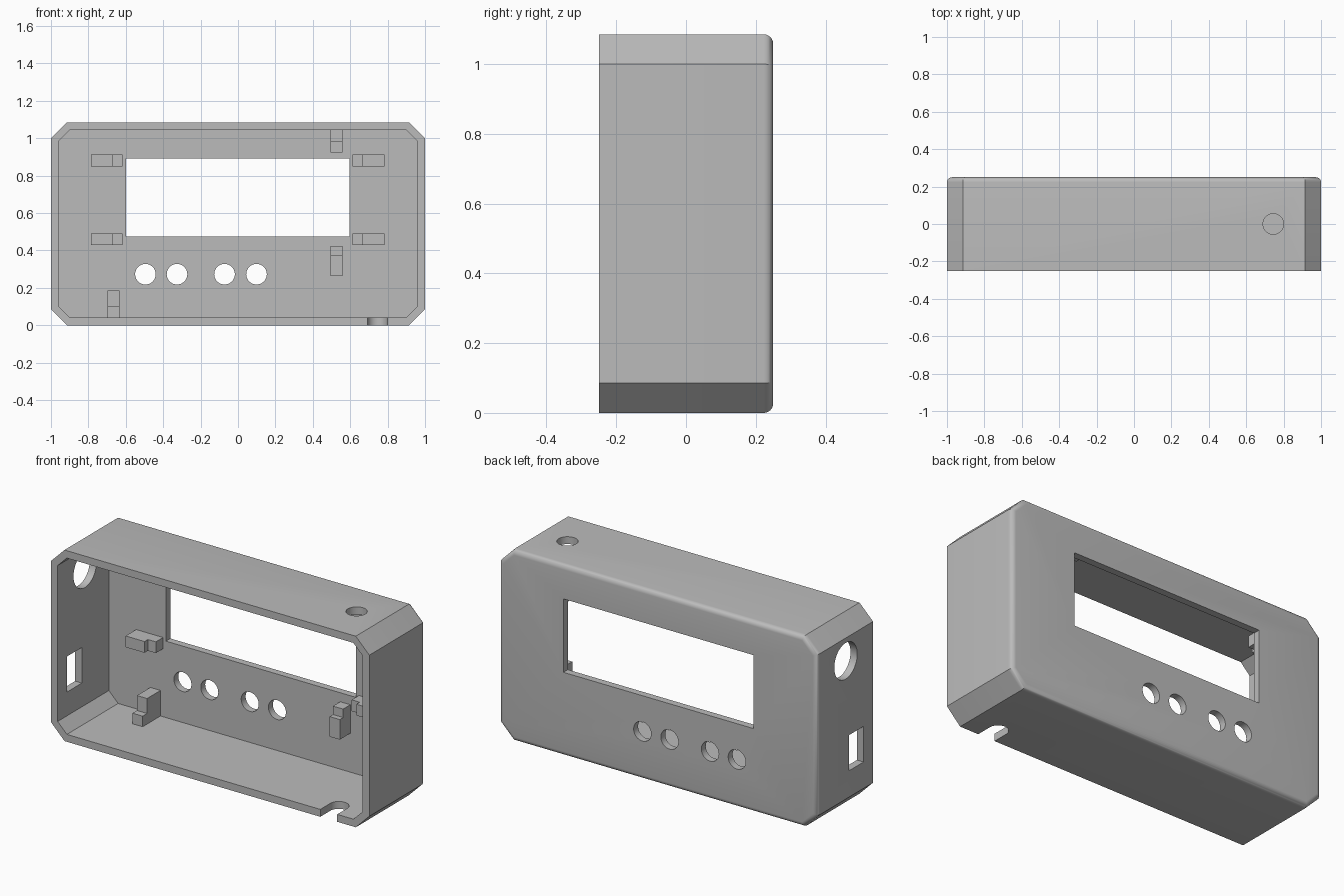
import bpy, bmesh
from math import pi, radians
from mathutils import Matrix

cube = bpy.data.objects.get("Cube")
if cube:
    bpy.data.objects.remove(cube)

grey = bpy.data.materials.new("grey plastic")
grey.use_nodes = True
colour = (0.5, 0.5, 0.5, 1)
grey.diffuse_color = colour
grey.node_tree.nodes["Principled BSDF"].inputs["Base Color"].default_value = colour

HEIGHT, DEPTH, WALL = 1.085, 0.25, 0.042
FLOOR = DEPTH - 0.04          # inner face of the back panel


def add_object(name, bm):
    bmesh.ops.recalc_face_normals(bm, faces=bm.faces)
    mesh = bpy.data.meshes.new(name)
    bm.to_mesh(mesh)
    bm.free()
    mesh.materials.append(grey)
    obj = bpy.data.objects.new(name, mesh)
    bpy.context.collection.objects.link(obj)
    return obj


def chamfered_prism(name, inset, chamfer, y0, y1, round_back=0):
    """Rectangle with cut corners, extruded along y."""
    x, z0, z1, c = 1 - inset, inset, HEIGHT - inset, chamfer
    outline = [(-x + c, z0), (x - c, z0), (x, z0 + c), (x, z1 - c),
               (x - c, z1), (-x + c, z1), (-x, z1 - c), (-x, z0 + c)]
    bm = bmesh.new()
    face = bm.faces.new([bm.verts.new((px, y0, pz)) for px, pz in outline])
    ext = bmesh.ops.extrude_face_region(bm, geom=[face])["geom"]
    bmesh.ops.translate(bm, vec=(0, y1 - y0, 0),
                        verts=[v for v in ext if isinstance(v, bmesh.types.BMVert)])
    if round_back:
        rim = [e for e in bm.edges if all(v.co.y > y1 - 1e-4 for v in e.verts)]
        bmesh.ops.bevel(bm, geom=rim, offset=round_back, segments=6,
                        profile=0.5, affect='EDGES')
    return add_object(name, bm)


def add_box(bm, x0, x1, y0, y1, z0, z1):
    centre = Matrix.Translation(((x0 + x1) / 2, (y0 + y1) / 2, (z0 + z1) / 2))
    size = Matrix.Diagonal((x1 - x0, y1 - y0, z1 - z0, 1))
    bmesh.ops.create_cube(bm, size=1, matrix=centre @ size)


def box(name, *bounds):
    bm = bmesh.new()
    add_box(bm, *bounds)
    return add_object(name, bm)


def cylinder(name, centre, radius, axis, length=0.2):
    turn = {'X': Matrix.Rotation(pi / 2, 4, 'Y'),
            'Y': Matrix.Rotation(pi / 2, 4, 'X'),
            'Z': Matrix.Identity(4)}[axis]
    bm = bmesh.new()
    bmesh.ops.create_cone(bm, cap_ends=True, segments=48, radius1=radius,
                          radius2=radius, depth=length,
                          matrix=Matrix.Translation(centre) @ turn)
    return add_object(name, bm)


# Hollow shell, open at the front
shell = chamfered_prism("case_shell", 0, 0.085, -DEPTH, DEPTH, 0.027)
cutters = [chamfered_prism("cavity", WALL, 0.058, -0.4, FLOOR)]

# Display window and button holes in the back panel
cutters.append(box("window_cut", -0.6, 0.595, 0.1, 0.4, 0.476, 0.893))
for x in (-0.495, -0.326, -0.072, 0.099):
    cutters.append(cylinder("button_cut", (x, DEPTH, 0.273), 0.055, 'Y'))

# Top hole, round and square side holes
cutters.append(cylinder("top_cut", (0.745, 0, HEIGHT), 0.055, 'Z'))
cutters.append(cylinder("round_side_cut", (-1, -0.005, 0.87), 0.103, 'X'))
cutters.append(box("square_side_cut", -1.1, -0.9, -0.165, -0.033, 0.235, 0.437))

# Cable slot in the bottom wall
cutters.append(cylinder("slot_end_cut", (0.745, -0.16, 0), 0.053, 'Z'))
cutters.append(box("slot_cut", 0.692, 0.798, -0.4, -0.16, -0.1, 0.1))

bpy.context.view_layer.objects.active = shell
for cutter in cutters:
    cutter.hide_render = True
    mod = shell.modifiers.new("cut", 'BOOLEAN')
    mod.operation = 'DIFFERENCE'
    mod.solver = 'EXACT'
    mod.object = cutter
    bpy.ops.object.modifier_apply(modifier=mod.name)
    bpy.data.objects.remove(cutter)

bpy.ops.object.select_all(action='DESELECT')
shell.select_set(True)
bpy.ops.object.shade_smooth_by_angle(angle=radians(30))


# Stepped board supports: a tall outer block and a low inner ledge
def support(name, tall, low, tall_height=0.095, low_height=0.065):
    for part, (x0, x1, z0, z1), h in (("stop", tall, tall_height),
                                      ("ledge", low, low_height)):
        box(f"{name}_{part}", x0, x1, FLOOR - h, FLOOR + 0.005, z0, z1)


for level, z0, z1 in (("upper", 0.848, 0.912), ("lower", 0.428, 0.492)):
    support(f"{level}_right_support", (-0.787, -0.668, z0, z1),
            (-0.668, -0.618, z0, z1))
    support(f"{level}_left_support", (0.663, 0.782, z0, z1),
            (0.613, 0.663, z0, z1))
support("top_support", (0.495, 0.559, 0.981, 1.045), (0.495, 0.559, 0.925, 0.981))
support("middle_support", (0.495, 0.559, 0.263, 0.377), (0.495, 0.559, 0.377, 0.425))
support("bottom_support", (-0.698, -0.634, 0.04, 0.102),
        (-0.698, -0.634, 0.102, 0.187), 0.16, 0.12)
